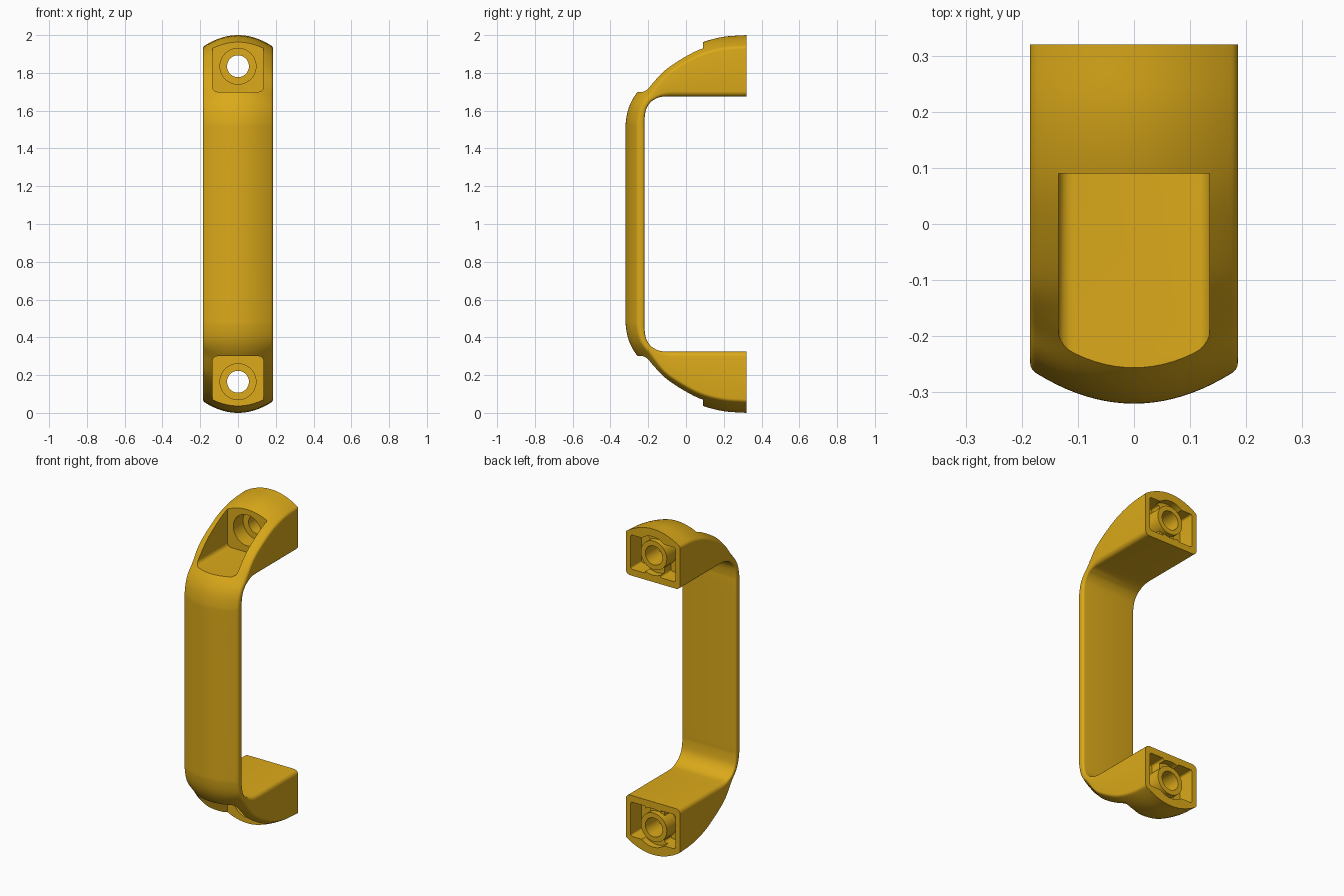
import bpy, bmesh, math
from mathutils import Vector

if "Cube" in bpy.data.objects:
    bpy.data.objects.remove(bpy.data.objects["Cube"])

# (outer y, outer z, inner y, inner z) stations from the grip middle to the upper mounting face
HALF = [(-.32, 1.0, -.22, 1.0), (-.32, 1.25, -.22, 1.25), (-.32, 1.48, -.22, 1.49),
        (-.318, 1.545, -.22, 1.55), (-.305, 1.61, -.211, 1.607), (-.28, 1.665, -.189, 1.643),
        (-.24, 1.72, -.164, 1.661), (-.18, 1.785, -.137, 1.672), (-.1, 1.855, -.1, 1.675),
        (0, 1.92, 0, 1.675), (.09, 1.963, .09, 1.675), (.2, 1.991, .2, 1.675),
        (.32, 2.0, .32, 1.675)]
SUB = 6


def spline(pts):
    """Smooth curve through the stations."""
    p = [Vector(q) for q in pts]
    p = [2 * p[0] - p[1]] + p + [2 * p[-1] - p[-2]]
    out = []
    for i in range(1, len(p) - 2):
        a, b, c, d = p[i - 1:i + 3]
        for k in range(SUB):
            t = k / SUB
            out.append(.5 * (2 * b + (c - a) * t + (2 * a - 5 * b + 4 * c - d) * t * t
                             + (3 * b - a - 3 * c + d) * t ** 3))
    return out + [p[-2]]


def section(o, i):
    """Crowned outer face, rounded edges, flat inner face."""
    d = o - i
    f = min(.028, .14 * d.length)
    d.normalize()
    pts = []
    right = [(.177, .0565), (.181, .0605), (.184, .066), (.185, .072)]
    xs = [-.172 + .344 * k / 20 for k in range(21)]
    outer = [(-x, h) for x, h in reversed(right)]
    outer += [(x, .055 * (x / .175) ** 2) for x in xs] + right
    for x, h in outer:
        q = o - d * h
        pts.append((x, q.x, q.y))
    arc = [(.185 - f * (1 - math.cos(a)), f * (1 - math.sin(a)))
           for a in [k * math.pi / 10 for k in range(6)]]
    for x, h in arc + [(-x, h) for x, h in reversed(arc)]:
        q = i + d * h
        pts.append((x, q.x, q.y))
    return pts


def make_object(name, rings):
    """Skin closed rings and cap both ends."""
    bm = bmesh.new()
    vs = [[bm.verts.new(c) for c in r] for r in rings]
    n = len(vs[0])
    for a, b in zip(vs, vs[1:]):
        for k in range(n):
            bm.faces.new((a[k], a[(k + 1) % n], b[(k + 1) % n], b[k]))
    bm.faces.new(vs[0])
    bm.faces.new(vs[-1])
    bmesh.ops.recalc_face_normals(bm, faces=bm.faces)
    me = bpy.data.meshes.new(name)
    bm.to_mesh(me)
    bm.free()
    ob = bpy.data.objects.new(name, me)
    bpy.context.collection.objects.link(ob)
    return ob


def circle(r, zc=1.835, n=48):
    return [(r * math.cos(2 * math.pi * k / n), zc + r * math.sin(2 * math.pi * k / n))
            for k in range(n)]


def rounded(x0, x1, z0, z1, r):
    pts = []
    for cx, cz, s in ((x1 - r, z1 - r, 0), (x0 + r, z1 - r, 1), (x0 + r, z0 + r, 2), (x1 - r, z0 + r, 3)):
        for k in range(6):
            a = (s + k / 5) * math.pi / 2
            pts.append((cx + r * math.cos(a), cz + r * math.sin(a)))
    return pts


# Handle body: top half stations mirrored about z = 1
top = spline(HALF)
bottom = [Vector((s[0], 2 - s[1], s[2], 2 - s[3])) for s in top[:0:-1]]
body = make_object("pull_handle",
                   [section(Vector(s[:2]), Vector(s[2:])) for s in bottom + top])


def combine(poly, y0, y1, op):
    """Extrude a shape along y and apply it at both ends of the handle."""
    for flip in (False, True):
        tool = make_object("cutter", [[(x, y, 2 - z if flip else z) for x, z in poly]
                                      for y in (y0, y1)])
        tool.hide_render = True
        m = body.modifiers.new("bool", 'BOOLEAN')
        m.operation, m.solver, m.object = op, 'EXACT', tool
        bpy.ops.object.modifier_apply(modifier=m.name)
        bpy.data.objects.remove(tool)


bpy.context.view_layer.objects.active = body
body.select_set(True)
# Screw recess and counterbore on the front
combine(rounded(-.135, .135, 1.70, 2.2, .025), -.5, .09, 'DIFFERENCE')
combine(circle(.095), .05, .185, 'DIFFERENCE')
# Hollow mounting faces: side windows, ring groove, central boss
for s in (-1, 1):
    xs = sorted((s * .05, s * .152))
    combine(rounded(*xs, 1.715, 1.925, .012), .215, .4, 'DIFFERENCE')
combine(circle(.118), .28, .4, 'DIFFERENCE')
combine(circle(.088), .2, .312, 'UNION')
# Screw hole
combine(circle(.058), .0, .4, 'DIFFERENCE')

bpy.ops.object.shade_smooth_by_angle(angle=math.radians(32))
mat = bpy.data.materials.new("yellow_plastic")
mat.diffuse_color = (.71, .40, .01, 1)
mat.use_nodes = True
mat.node_tree.nodes["Principled BSDF"].inputs["Base Color"].default_value = mat.diffuse_color
body.data.materials.clear()
body.data.materials.append(mat)
